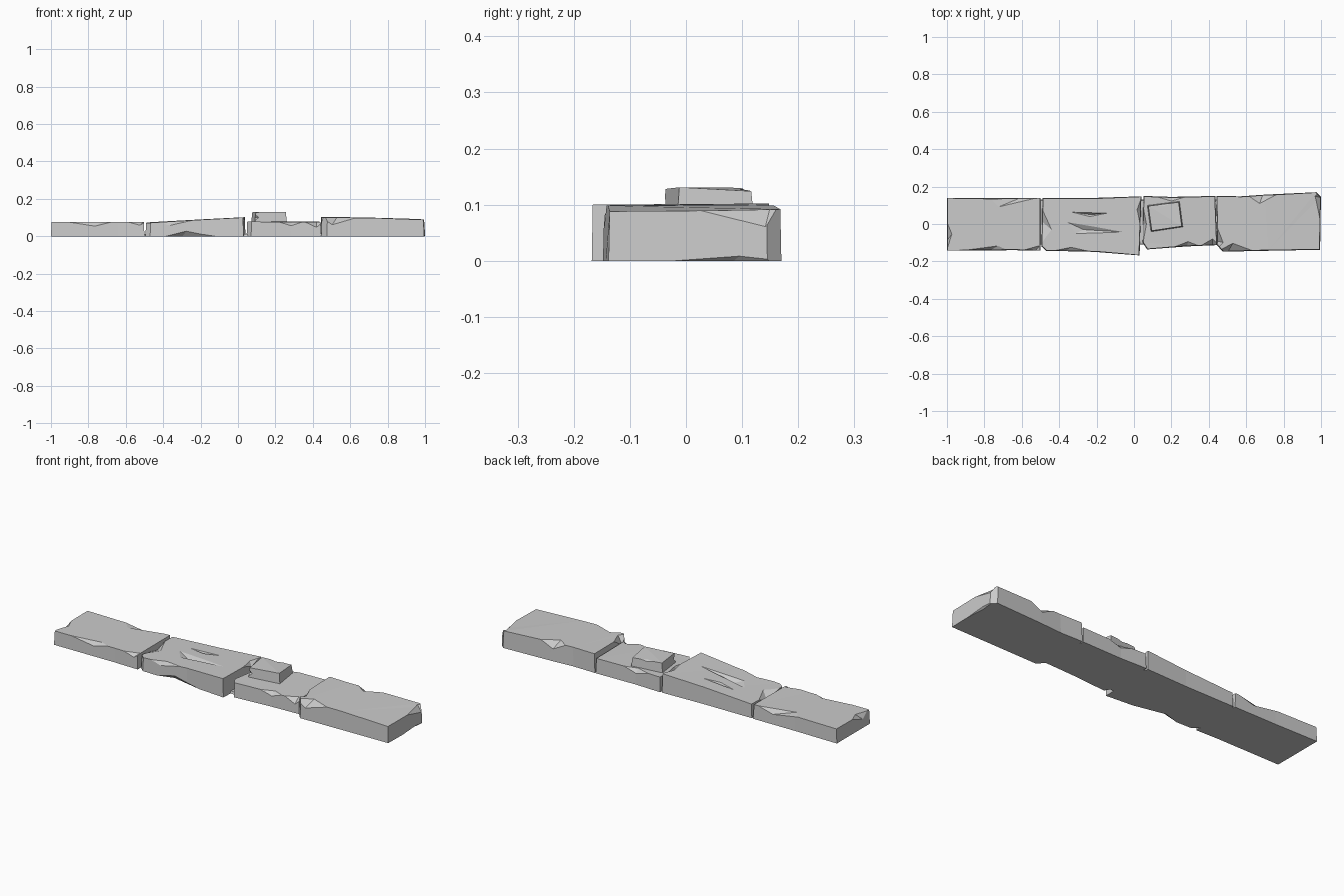
import bpy, bmesh
from mathutils import Vector


def mesh_object(name, bm):
    bmesh.ops.recalc_face_normals(bm, faces=bm.faces)
    me = bpy.data.meshes.new(name)
    bm.to_mesh(me)
    bm.free()
    ob = bpy.data.objects.new(name, me)
    bpy.context.collection.objects.link(ob)
    return ob


def stone(name, outline, chips=(), z0=0.0, lean=0.004):
    """Slab from an (x, y, top z) outline; each chip is a hull of points cut away."""
    bm = bmesh.new()
    c = sum((Vector((x, y, 0)) for x, y, z in outline), Vector()) / len(outline)
    low, top = [], []
    for x, y, z in outline:
        d = (Vector((x, y, 0)) - c).normalized() * lean
        low.append(bm.verts.new((x, y, z0)))
        top.append(bm.verts.new((x - d.x, y - d.y, z)))
    bm.faces.new(low[::-1])
    cap = bm.faces.new(top)
    n = len(low)
    for i in range(n):
        j = (i + 1) % n
        bm.faces.new((low[i], low[j], top[j], top[i]))
    bmesh.ops.triangulate(bm, faces=[cap])
    ob = mesh_object(name, bm)
    for chip in chips:
        cb = bmesh.new()
        for p in chip:
            cb.verts.new(p)
        bmesh.ops.convex_hull(cb, input=cb.verts)
        cutter = mesh_object("chip_cutter", cb)
        cutter.hide_render = True
        mod = ob.modifiers.new("chip", 'BOOLEAN')
        mod.operation, mod.solver, mod.object = 'DIFFERENCE', 'EXACT', cutter
        dg = bpy.context.evaluated_depsgraph_get()
        new = bpy.data.meshes.new_from_object(ob.evaluated_get(dg))
        ob.modifiers.clear()
        ob.data = new
        bpy.data.objects.remove(cutter)
    return ob


def edge_chip(a, b, top, side):
    """Two points along an edge, one on the top, one on the side, plus an outer tip."""
    a, b, t, s = map(Vector, (a, b, top, side))
    mid = (a + b) / 2
    tip = mid + (mid - (t + s) / 2).normalized() * 0.06
    return [a, b, t, s, tip]


def dent(a, b, c, bottom):
    """Shallow hollow in an upper face."""
    return [Vector(p) + Vector((0, 0, 0.006)) for p in (a, b, c)] + [Vector(bottom)]


# left slab
stone("left_slab",
      [(-1, -.143, .075), (-.64, -.14, .075), (-.5, -.143, .076),
       (-.5, .14, .077), (-.75, .138, .077), (-1, .14, .077)],
      [edge_chip((-.95, -.145, .077), (-.65, -.145, .078), (-.72, -.112, .08), (-.78, -.148, .045)),
       edge_chip((-.79, .142, .08), (-.5, .142, .08), (-.74, .085, .08), (-.6, .143, .05)),
       edge_chip((-1.002, -.145, .078), (-1.002, .02, .078), (-.97, -.05, .08), (-1.002, -.09, .04)),
       edge_chip((-.62, -.145, .078), (-.49, -.145, .078), (-.5, -.11, .08), (-.53, -.147, .055))])

# middle slab, rising to the right
stone("middle_slab",
      [(-.495, -.12, .072), (-.47, -.143, .072), (-.2, -.15, .088), (.03, -.168, .1),
       (.04, .148, .102), (-.2, .14, .09), (-.49, .138, .074)],
      [edge_chip((-.5, .12, .08), (-.5, -.13, .075), (-.43, -.04, .08), (-.5, .02, .045)),
       edge_chip((-.4, -.15, 0), (-.08, -.165, 0), (-.3, -.115, -.004), (-.27, -.155, .035)),
       edge_chip((-.47, -.15, .075), (-.2, -.153, .09), (-.33, -.12, .085), (-.38, -.155, .045)),
       edge_chip((.042, .155, .105), (.042, -.06, .105), (.012, .08, .106), (.043, .06, .07)),
       dent((-.4, .03, .08), (-.02, -.045, .095), (-.33, -.06, .082), (-.27, -.03, .068)),
       dent((-.38, .07, .08), (-.12, .06, .092), (-.24, .035, .087), (-.23, .05, .074))])

# low slab
stone("low_slab",
      [(.07, -.136, .078), (.28, -.12, .076), (.445, -.113, .075),
       (.435, .15, .08), (.2, .145, .08), (.05, .15, .08), (.046, -.1, .078)],
      [edge_chip((.2, -.128, .077), (.36, -.12, .077), (.29, -.09, .08), (.28, -.13, .045)),
       edge_chip((.35, -.118, .077), (.46, -.115, .077), (.42, -.075, .08), (.42, -.122, .04)),
       edge_chip((.1, .15, .082), (.3, .15, .082), (.2, .12, .083), (.2, .15, .05)),
       edge_chip((.044, -.13, .08), (.044, .12, .08), (.068, 0, .082), (.044, 0, .03))])

# right slab
stone("right_slab",
      [(.445, -.115, .1), (.475, -.148, .1), (.72, -.143, .098), (.995, -.138, .088),
       (1, .145, .09), (.975, .17, .092), (.7, .157, .1), (.57, .148, .102), (.44, .15, .102)],
      [edge_chip((.44, -.15, .1), (.66, -.15, .1), (.53, -.1, .103), (.5, -.153, .055)),
       edge_chip((.44, .0, .104), (.44, -.14, .104), (.48, -.1, .105), (.44, -.09, .05)),
       edge_chip((.6, .155, .104), (.78, .165, .1), (.67, .105, .104), (.69, .16, .06)),
       edge_chip((1.003, .19, .094), (1.003, -.03, .092), (.965, .15, .095), (1.003, .14, .055)),
       edge_chip((1.003, .19, 0), (1.003, -.1, 0), (.985, .08, -.004), (1.003, .1, .012))])

# joints at the foot of the gaps
for i, (x0, x1) in enumerate([(-.51, -.48), (.02, .08), (.42, .46)]):
    stone(f"joint_{i + 1}", [(x0, -.11, .012), (x1, -.11, .012), (x1, .13, .012), (x0, .13, .012)])

# loose stone resting on the low slab
stone("loose_stone",
      [(.09, -.042, .128), (.262, -.016, .131), (.244, .122, .124), (.07, .1, .13)],
      [edge_chip((.06, .105, .134), (.26, .13, .128), (.16, .085, .135), (.16, .116, .115)),
       edge_chip((.085, -.046, .135), (.085, -.046, .075), (.12, -.042, .1), (.083, -.02, .1))],
      z0=.07, lean=.008)
